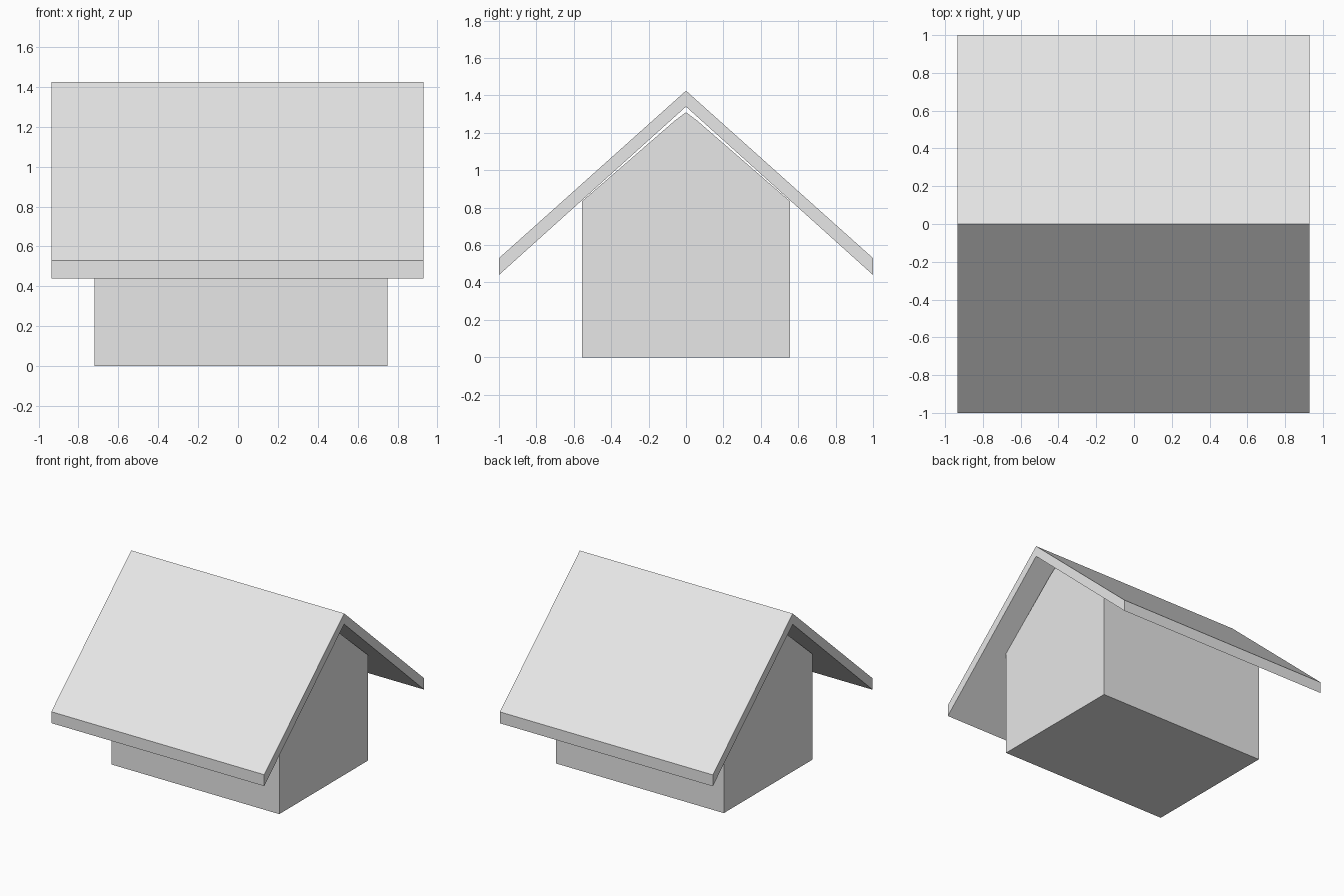
import bpy
import bmesh

cube = bpy.data.objects.get("Cube")
if cube:
    bpy.data.objects.remove(cube, do_unlink=True)

grey = bpy.data.materials.new("light_grey")
grey.use_nodes = True
colour = (0.8, 0.8, 0.8, 1)
grey.diffuse_color = colour
grey.node_tree.nodes["Principled BSDF"].inputs["Base Color"].default_value = colour


def prism(name, half, x0, x1):
    """Mirror a half (y, z) outline about y = 0 and extrude it along x.
    The half starts and ends on the centre line or at a free lower edge."""
    mirrored = [(-y, z) for y, z in reversed(half) if y > 0]
    outline = half + mirrored
    bm = bmesh.new()
    face = bm.faces.new([bm.verts.new((x0, y, z)) for y, z in outline])
    ext = bmesh.ops.extrude_face_region(bm, geom=[face])
    moved = [v for v in ext["geom"] if isinstance(v, bmesh.types.BMVert)]
    bmesh.ops.translate(bm, verts=moved, vec=(x1 - x0, 0, 0))
    bmesh.ops.recalc_face_normals(bm, faces=bm.faces)
    mesh = bpy.data.meshes.new(name)
    bm.to_mesh(mesh)
    bm.free()
    mesh.materials.append(grey)
    obj = bpy.data.objects.new(name, mesh)
    bpy.context.collection.objects.link(obj)
    return obj


# Walls with gable ends, from the apex down to the floor
prism("house_body", [(0, 1.31), (0.06, 1.265), (0.555, 0.835), (0.555, 0)],
      -0.72, 0.75)

# Pitched roof: underside ridge, eave bottom, eave top, upper ridge
prism("roof", [(0, 1.34), (1, 0.44), (1, 0.53), (0, 1.425)], -0.935, 0.93)
